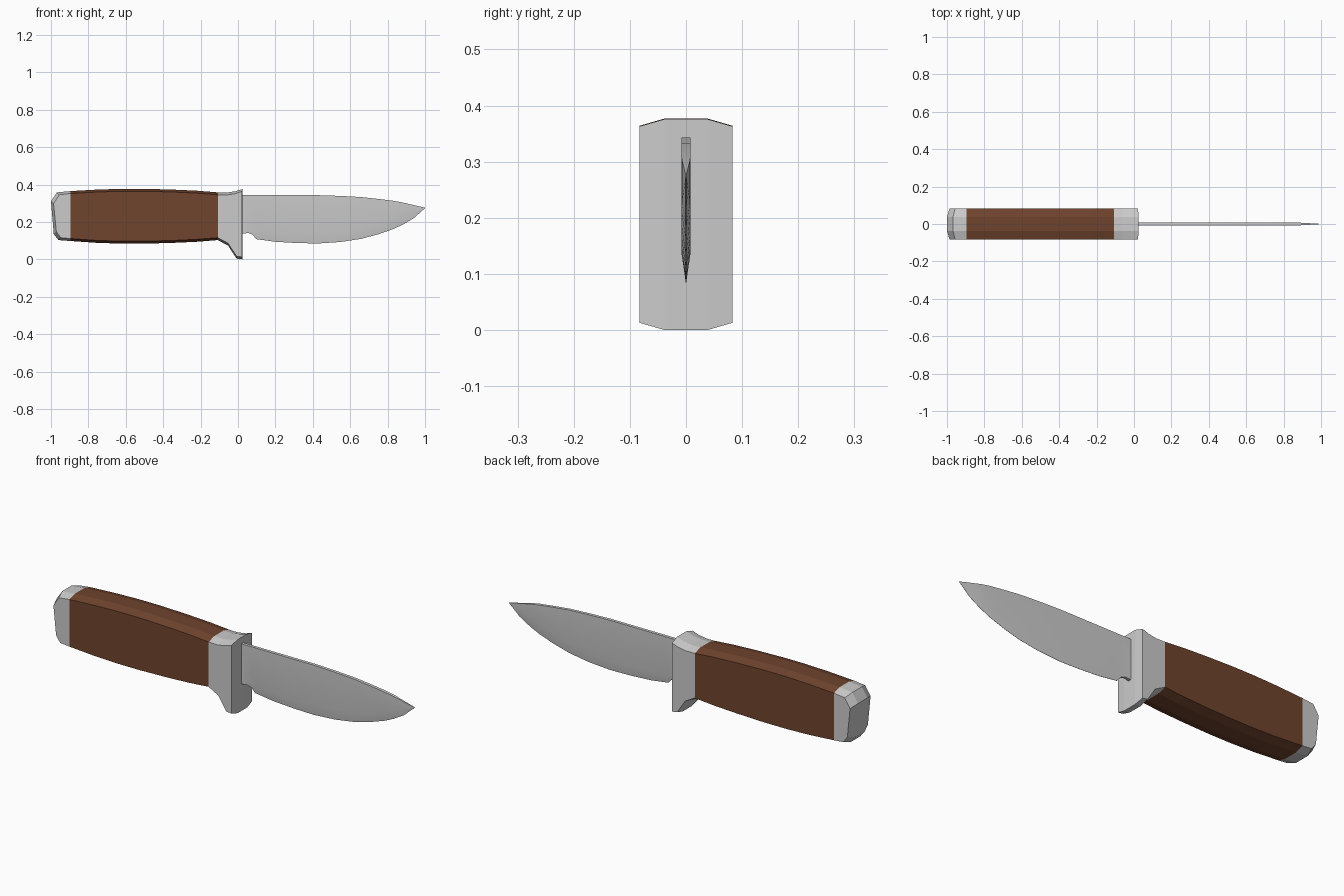
import bpy

WOOD = bpy.data.materials.new("wood")
WOOD.diffuse_color = (0.16, 0.057, 0.027, 1)


def loft(name, rings, caps, material=None):
    """Skin equal-length rings of points; caps lists the index faces closing each end."""
    n = len(rings[0])
    verts = [p for ring in rings for p in ring]
    faces = []
    for r in range(len(rings) - 1):
        for i in range(n):
            j = (i + 1) % n
            faces.append((r * n + i, r * n + j, (r + 1) * n + j, (r + 1) * n + i))
    last = (len(rings) - 1) * n
    for cap in caps:
        faces.append(tuple(reversed(cap)))
        faces.append(tuple(last + i for i in cap))
    mesh = bpy.data.meshes.new(name)
    mesh.from_pydata(verts, [], faces)
    mesh.validate()
    obj = bpy.data.objects.new(name, mesh)
    bpy.context.collection.objects.link(obj)
    if material:
        mesh.materials.append(material)
    return obj


def grip_ring(xb, zb, xt, zt, dx=0.0):
    """Chamfered eight-sided section; dx shifts the side corners along x."""
    w, f, c = 0.083, 0.038, 0.013
    return [(xb, -f, zb), (xb, f, zb), (xb + dx, w, zb + c), (xt + dx, w, zt - c),
            (xt, f, zt), (xt, -f, zt), (xt + dx, -w, zt - c), (xb + dx, -w, zb + c)]


GRIP_CAPS = [(0, 1, 4, 5), (1, 2, 3, 4), (0, 5, 6, 7)]


def grip(name, stations, material=None):
    return loft(name, [grip_ring(*s) for s in stations], GRIP_CAPS, material)


# Wooden handle: x, bottom z, top z
handle = [(-0.895, 0.098, 0.365), (-0.75, 0.088, 0.373), (-0.62, 0.084, 0.377),
          (-0.5, 0.084, 0.377), (-0.35, 0.088, 0.373), (-0.22, 0.094, 0.367),
          (-0.108, 0.103, 0.358)]
grip("handle", [(x, b, x, t) for x, b, t in handle], WOOD)

# Pommel with slanted butt
grip("pommel", [(-0.985, 0.135, -1.0, 0.31, 0.014),
                (-0.96, 0.103, -0.968, 0.358, 0.012),
                (-0.895, 0.098, -0.895, 0.365)])

# Guard with downward finger stop
grip("guard", [(-0.108, 0.103, -0.108, 0.358),
               (-0.053, 0.073, -0.06, 0.357),
               (-0.008, 0.004, -0.015, 0.364),
               (0.025, 0.0, 0.025, 0.376, -0.004)])

# Blade: x, edge z, bevel z, spine z, half thickness, half thickness at edge
blade = [(0.0, 0.135, 0.15, 0.343, 0.008, 0.008),
         (0.03, 0.138, 0.152, 0.343, 0.008, 0.008),
         (0.055, 0.141, 0.153, 0.343, 0.008, 0.007),
         (0.078, 0.132, 0.15, 0.343, 0.008, 0.005),
         (0.098, 0.108, 0.145, 0.343, 0.008, 0.001),
         (0.2, 0.094, 0.14, 0.343, 0.008, 0.0005),
         (0.32, 0.087, 0.137, 0.343, 0.008, 0.0005),
         (0.43, 0.085, 0.137, 0.343, 0.008, 0.0005),
         (0.55, 0.093, 0.147, 0.339, 0.008, 0.0005),
         (0.66, 0.11, 0.165, 0.333, 0.008, 0.0005),
         (0.75, 0.134, 0.187, 0.323, 0.008, 0.0005),
         (0.83, 0.162, 0.21, 0.313, 0.008, 0.0005),
         (0.88, 0.185, 0.228, 0.304, 0.0075, 0.0005),
         (0.94, 0.22, 0.25, 0.29, 0.004, 0.0005),
         (1.0, 0.274, 0.275, 0.276, 0.0005, 0.0005)]
knife = loft("blade",
             [[(x, -e, ez), (x, e, ez), (x, h, bz), (x, h, sz), (x, -h, sz), (x, -h, bz)]
              for x, ez, bz, sz, h, e in blade],
             [(0, 1, 2, 3, 4, 5)])

# Softly shaded blade flats with crisp edges
bpy.ops.object.select_all(action='DESELECT')
knife.select_set(True)
bpy.context.view_layer.objects.active = knife
bpy.ops.object.shade_smooth_by_angle(angle=0.5)
